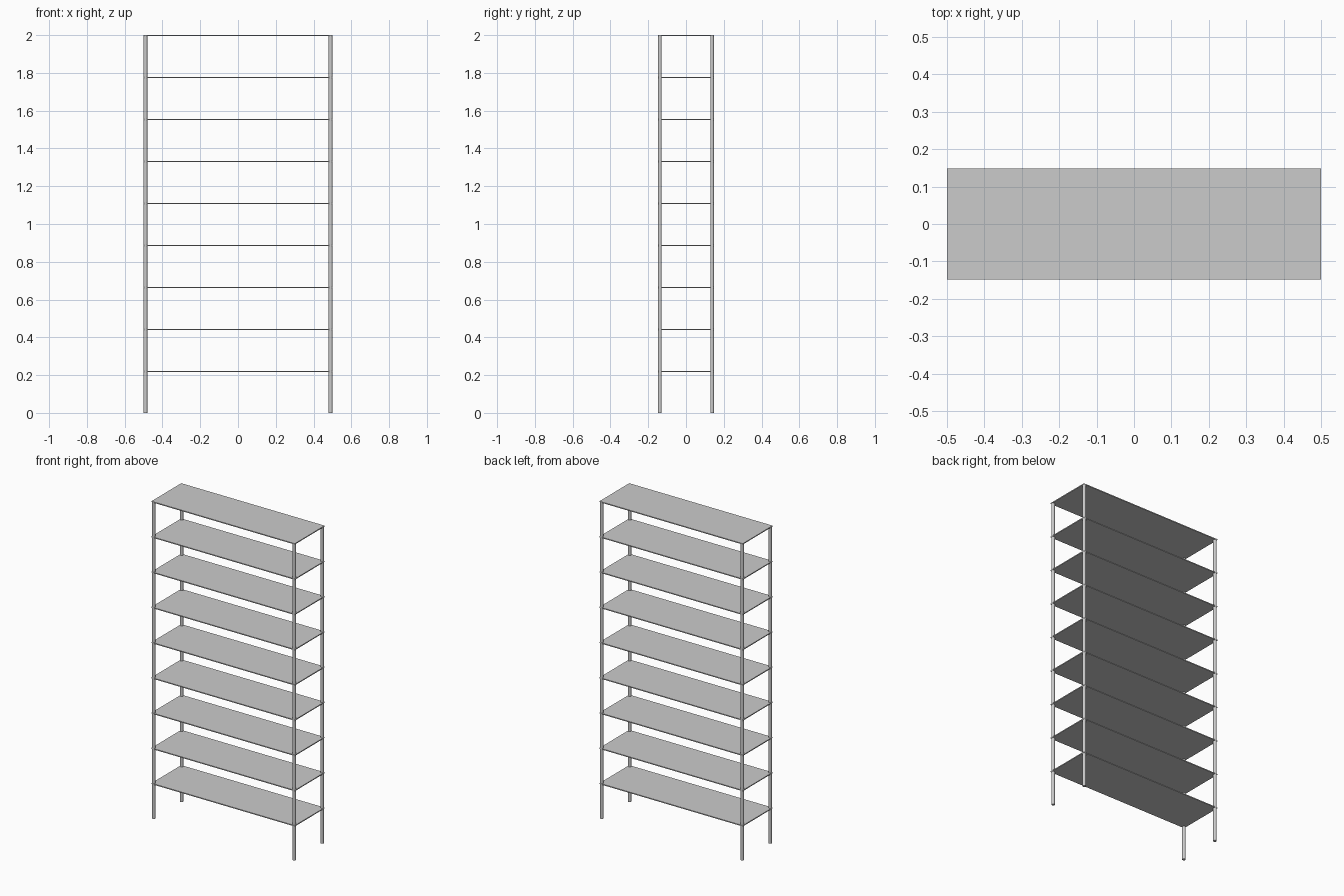
import bpy

if "Cube" in bpy.data.objects:
    bpy.data.objects.remove(bpy.data.objects["Cube"])

WIDTH, DEPTH, HEIGHT = 1.0, 0.297, 2.0
SHELVES = 9
THICK = 0.006
RADIUS = 0.01


def add_shelf(number):
    top = HEIGHT * number / SHELVES
    bpy.ops.mesh.primitive_cube_add(size=1, location=(0, 0, top - THICK / 2))
    shelf = bpy.context.object
    shelf.name = f"shelf_{number}"
    shelf.scale = (WIDTH, DEPTH, THICK)
    bpy.ops.object.transform_apply(location=False, rotation=False, scale=True)


def add_post(name, x, y):
    length = HEIGHT - THICK / 2
    bpy.ops.mesh.primitive_cylinder_add(
        vertices=24, radius=RADIUS, depth=length, location=(x, y, length / 2))
    bpy.context.object.name = name
    bpy.ops.object.shade_smooth_by_angle()


# Evenly spaced thin shelves, the last one capping the posts
for n in range(1, SHELVES + 1):
    add_shelf(n)

# Round corner posts, tucked into the shelf corners
for side, sx in (("left", -1), ("right", 1)):
    for end, sy in (("front", -1), ("back", 1)):
        add_post(f"{end}_{side}_post",
                 sx * (WIDTH / 2 - RADIUS), sy * (DEPTH / 2 - RADIUS))
